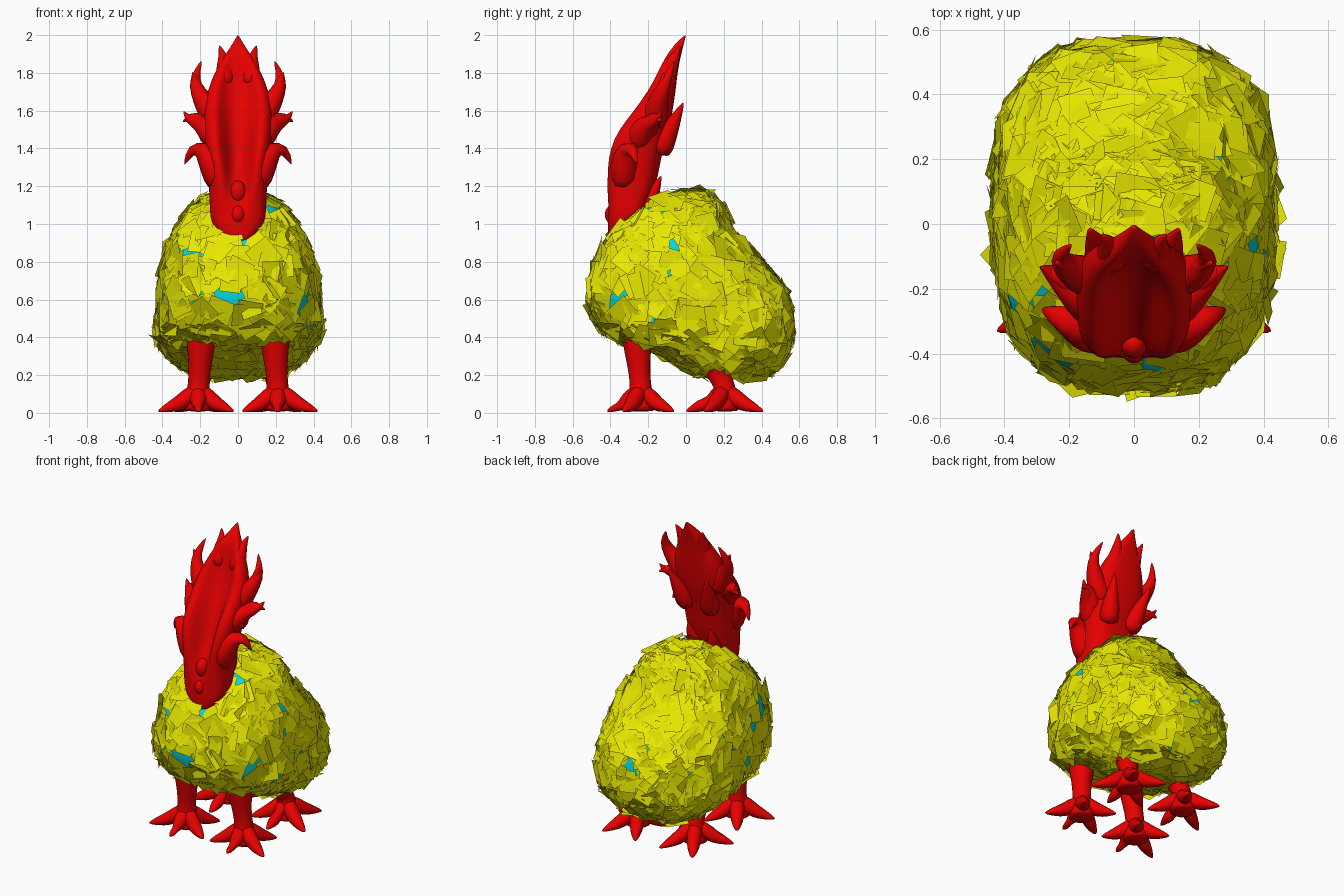
import bpy, bmesh, math, random
from mathutils import Vector, Matrix, Euler

if "Cube" in bpy.data.objects:
    bpy.data.objects.remove(bpy.data.objects["Cube"])

random.seed(4)


def material(name, rgb):
    m = bpy.data.materials.new(name)
    m.diffuse_color = (*rgb, 1)
    m.use_nodes = True
    m.node_tree.nodes["Principled BSDF"].inputs["Base Color"].default_value = m.diffuse_color
    return m


RED = material("red skin", (0.8, 0.0, 0.0))
YELLOW = material("yellow feather", (0.8, 0.8, 0.0))
CYAN = material("cyan body", (0.0, 0.7, 0.8))


def finish(bm, name, mat, subdiv=0, smooth=True):
    bmesh.ops.recalc_face_normals(bm, faces=bm.faces)
    mesh = bpy.data.meshes.new(name)
    bm.to_mesh(mesh)
    bm.free()
    mesh.materials.append(mat)
    ob = bpy.data.objects.new(name, mesh)
    bpy.context.collection.objects.link(ob)
    if smooth:
        mesh.shade_smooth()
    if subdiv:
        mod = ob.modifiers.new("smooth", 'SUBSURF')
        mod.levels = mod.render_levels = subdiv
    return ob


def loft(bm, rings):
    rows = [[bm.verts.new(p) for p in r] for r in rings]
    n = len(rows[0])
    for a, b in zip(rows, rows[1:]):
        for i in range(n):
            j = (i + 1) % n
            bm.faces.new((a[i], a[j], b[j], b[i]))
    bm.faces.new(rows[0][::-1])
    bm.faces.new(rows[-1])


def tube(bm, pts, radii, sides=8, floor=False, flat=1.0):
    """Tapered tube through points, repeated at -x."""
    pts = [Vector(p) for p in pts]
    for sign in (1, -1):
        rings = []
        for i, (p, r) in enumerate(zip(pts, radii)):
            d = pts[min(i + 1, len(pts) - 1)] - pts[max(i - 1, 0)]
            ref = Vector((0, 1, 0)) if abs(d.normalized().y) < 0.85 else Vector((1, 0, 0))
            u = d.cross(ref).normalized()
            v = d.cross(u).normalized()
            ring = []
            for k in range(sides):
                a = k * math.tau / sides
                q = p + r * (math.cos(a) * u + flat * math.sin(a) * v)
                ring.append((q.x * sign, q.y, max(q.z, 0.004) if floor else q.z))
            rings.append(ring)
        loft(bm, rings)


def oval(z, hw, y0, y1, notch=0.0, span=0.1, n=28, power=0.72):
    """Rounded ring at height z; notch hollows out the front middle."""
    ring = []
    for k in range(n):
        a = (k + .5) * math.tau / n
        c, s = math.cos(a), math.sin(a)
        x = hw * math.copysign(abs(c) ** power, c)
        y = (y0 + y1) / 2 + (y1 - y0) / 2 * math.copysign(abs(s) ** power, s)
        if s < 0:
            y += notch * math.exp(-(x / span) ** 4)
        ring.append((x, y, z))
    return ring


# Body: height, half width, front y, back y
body_rows = [(0.215, .04, .22, .34), (0.22, .20, .08, .44), (0.28, .32, -.05, .49),
             (0.35, .38, -.16, .53), (0.40, .405, -.34, .54), (0.46, .415, -.44, .545),
             (0.55, .412, -.49, .54), (0.65, .405, -.50, .51), (0.75, .39, -.48, .43),
             (0.85, .365, -.445, .33), (0.95, .32, -.38, .235), (1.04, .265, -.28, .195),
             (1.11, .19, -.18, .155), (1.15, .09, -.10, .10), (1.155, .02, -.01, .03)]
bm = bmesh.new()
loft(bm, [oval(*r) for r in body_rows])
body = finish(bm, "body", CYAN)

# Feathers: square plates scattered by area, thinner on the upper chest
bm = bmesh.new()
polys = list(body.data.polygons)
for poly in random.choices(polys, weights=[p.area for p in polys], k=1200):
    co = [body.data.vertices[i].co for i in poly.vertices]
    if len(co) == 4:
        u, v = random.random(), random.random()
        p = co[0].lerp(co[1], u).lerp(co[3].lerp(co[2], u), v)
    else:
        p = poly.center.copy()
    if p.z > .5 and p.y < .02 and random.random() < .42:
        continue
    frame = poly.normal.to_track_quat('Z', 'Y').to_matrix()
    tilt = Euler((random.gauss(0, .12), random.gauss(0, .12), 0)).to_matrix()
    rot = frame @ tilt @ Matrix.Rotation(random.uniform(0, math.tau), 3, 'Z')
    h = random.uniform(.052, .072)
    p = p + poly.normal * random.uniform(.01, .024)
    bm.faces.new([bm.verts.new(p + rot @ Vector((x * h, y * h, 0)))
                  for x, y in ((-1, -1), (1, -1), (1, 1), (-1, 1))])
mesh = bpy.data.meshes.new("feathers")
bm.to_mesh(mesh)
bm.free()
mesh.materials.append(YELLOW)
bpy.context.collection.objects.link(bpy.data.objects.new("feathers", mesh))

# Head and hollow crest: height, half width, front y, back y, hollow depth, hollow half width
head_rows = [(0.895, .02, -.40, -.34), (0.92, .07, -.41, -.30), (0.97, .125, -.415, -.25),
             (1.04, .15, -.415, -.22, .02, .02), (1.12, .15, -.42, -.19, .05, .03),
             (1.2, .155, -.43, -.16, .09, .045), (1.3, .16, -.435, -.14, .15, .06),
             (1.4, .175, -.43, -.12, .18, .075), (1.5, .18, -.385, -.09, .17, .085),
             (1.6, .18, -.30, -.07, .13, .09), (1.7, .165, -.225, -.055, .09, .09),
             (1.8, .125, -.165, -.045, .05, .07), (1.88, .08, -.125, -.03, .02, .05),
             (1.95, .03, -.065, -.012), (2.0, .004, -.006, .0)]
bm = bmesh.new()
loft(bm, [oval(*r) for r in head_rows])
finish(bm, "head", RED, 1)

# Crest spikes, mirrored left and right
spikes = [
    ([(.06, -.12, 1.72), (.075, -.09, 1.82), (.075, -.06, 1.88), (.10, -.03, 1.95)], (.06, .05, .03, .003)),
    ([(.10, -.17, 1.5), (.16, -.16, 1.62), (.215, -.13, 1.70), (.235, -.10, 1.77), (.19, -.06, 1.87)],
     (.08, .07, .045, .03, .003)),
    ([(.14, -.18, 1.56), (.19, -.15, 1.66), (.21, -.12, 1.72), (.245, -.12, 1.81)], (.07, .05, .035, .003)),
    ([(.08, -.26, 1.40), (.15, -.24, 1.50), (.21, -.19, 1.54), (.26, -.15, 1.55), (.29, -.13, 1.60)],
     (.09, .08, .045, .025, .003)),
    ([(.12, -.22, 1.46), (.19, -.18, 1.55), (.25, -.15, 1.57), (.295, -.13, 1.54)], (.07, .05, .03, .003)),
    ([(.09, -.33, 1.18), (.13, -.33, 1.32), (.19, -.31, 1.40), (.25, -.28, 1.40), (.285, -.26, 1.31)],
     (.08, .085, .06, .035, .003)),
    ([(.08, -.15, 1.36), (.10, -.10, 1.47), (.12, -.055, 1.56), (.14, -.01, 1.65)], (.08, .06, .035, .003)),
    ([(.05, -.23, 1.06), (.07, -.19, 1.14), (.08, -.16, 1.19), (.08, -.13, 1.26)], (.07, .05, .03, .003)),
]
bm = bmesh.new()
for pts, radii in spikes:
    tube(bm, pts, radii)
finish(bm, "crest_spikes", RED, 1)

# Rounded knobs on the face
bm = bmesh.new()
for y, z, rx, rz in ((-.37, 1.17, .042, .06), (-.385, 1.05, .04, .052)):
    bmesh.ops.create_uvsphere(bm, u_segments=16, v_segments=10, radius=1,
                              matrix=Matrix.Translation((0, y, z)) @ Matrix.Diagonal((rx, .045, rz, 1)))
finish(bm, "face_knobs", RED)

# Legs flaring into splayed, webbed toes
toes = [(0, -.175), (.21, -.09), (-.185, -.09), (.12, .175), (-.12, .175)]


def legs(name, x, y, top, lean, sy):
    bm = bmesh.new()
    tube(bm, [(x - .015, y + lean, top), (x - .015, y + lean * .95, top * .8), (x - .01, y + lean * .6, top * .55),
              (x, y, .15), (x, y, .09), (x, y, .03), (x, y, .005)],
         (.088, .083, .063, .055, .07, .085, .08), 12, True)
    for dx, dy in toes:
        dy *= sy
        steps = [(0, .125), (.25, .085), (.5, .045), (.78, .022), (1.03, .006)]
        tube(bm, [(x + dx * t, y + dy * t, z) for t, z in steps],
             (.045, .052, .046, .032, .006), 8, True)
    finish(bm, name, RED, 1)


legs("front_legs", .21, -.24, .48, -.02, 1.0)
legs("rear_legs", .21, .205, .34, -.045, 1.15)
